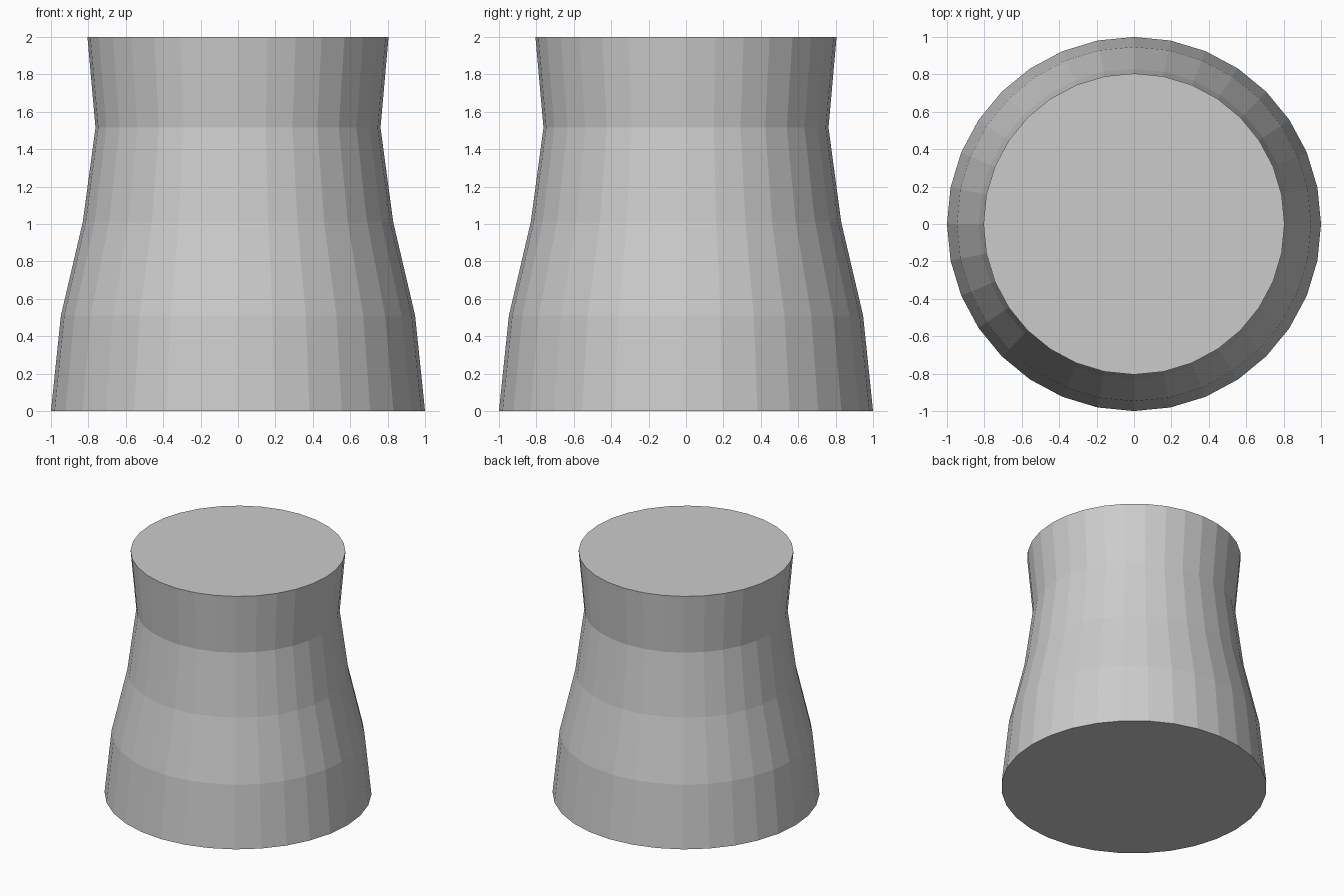
import bpy, bmesh
from math import cos, sin, tau

if "Cube" in bpy.data.objects:
    bpy.data.objects.remove(bpy.data.objects["Cube"])

SIDES = 32
# (radius, height) from base to rim
PROFILE = [(1.0, 0.0), (0.947, 0.51), (0.83, 1.01), (0.762, 1.515), (0.805, 2.0)]

# Waisted body: stacked rings bridged with flat quads
bm = bmesh.new()
rings = [[bm.verts.new((r * cos(tau * i / SIDES), r * sin(tau * i / SIDES), z))
          for i in range(SIDES)] for r, z in PROFILE]
for low, high in zip(rings, rings[1:]):
    for i in range(SIDES):
        j = (i + 1) % SIDES
        bm.faces.new((low[i], low[j], high[j], high[i]))

# Flat bottom and top caps
bm.faces.new(rings[0][::-1])
bm.faces.new(rings[-1])

mesh = bpy.data.meshes.new("waisted_pedestal")
bm.to_mesh(mesh)
bm.free()
pedestal = bpy.data.objects.new("waisted_pedestal", mesh)
bpy.context.collection.objects.link(pedestal)
